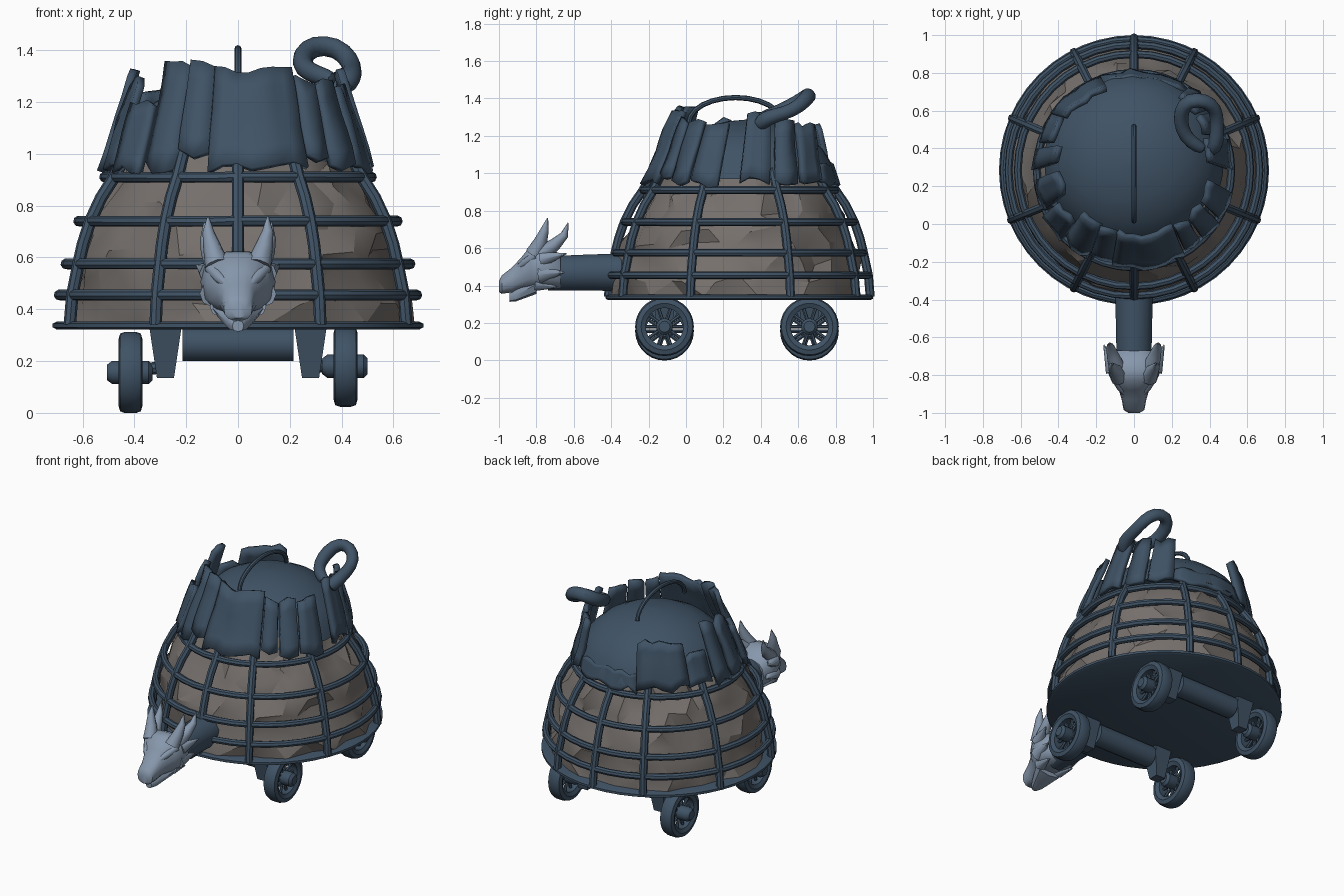
import bpy, bmesh, random
from math import sin, cos, pi, radians
from mathutils import Vector, noise

random.seed(4)
if "Cube" in bpy.data.objects:
    bpy.data.objects.remove(bpy.data.objects["Cube"])


def material(name, color):
    m = bpy.data.materials.new(name)
    m.use_nodes = True
    m.diffuse_color = (*color, 1)
    m.node_tree.nodes["Principled BSDF"].inputs["Base Color"].default_value = (*color, 1)
    return m


SLATE = material("dark slate blue", (0.05, 0.085, 0.13))
CLOTH = material("grey brown cloth", (0.178, 0.16, 0.148))
PALE = material("pale blue grey", (0.24, 0.31, 0.41))
CY = 0.285  # centre of the round cart body


def finish(name, bm, mat, angle=40):
    bmesh.ops.recalc_face_normals(bm, faces=bm.faces)
    mesh = bpy.data.meshes.new(name)
    bm.to_mesh(mesh)
    bm.free()
    ob = bpy.data.objects.new(name, mesh)
    bpy.context.collection.objects.link(ob)
    mesh.materials.append(mat)
    bpy.ops.object.select_all(action='DESELECT')
    bpy.context.view_layer.objects.active = ob
    ob.select_set(True)
    bpy.ops.object.shade_smooth_by_angle(angle=radians(angle))
    return ob


def skin(bm, rings, caps=True, closed=False):
    """Bridge equal rings of points into one surface."""
    vs = [[bm.verts.new(p) for p in ring] for ring in rings]
    n = len(vs[0])
    pairs = list(zip(vs, vs[1:])) + ([(vs[-1], vs[0])] if closed else [])
    for a, b in pairs:
        for i in range(n):
            j = (i + 1) % n
            bm.faces.new((a[i], a[j], b[j], b[i]))
    if caps and not closed:
        bm.faces.new(vs[0])
        bm.faces.new(vs[-1])


def tube(bm, path, radii, sides=8, closed=False):
    path = [Vector(p) for p in path]
    n = len(path)
    if not isinstance(radii, (list, tuple)):
        radii = [radii] * n
    rings, side = [], None
    for i, p in enumerate(path):
        a, b = (i - 1, (i + 1) % n) if closed else (max(i - 1, 0), min(i + 1, n - 1))
        d = (path[b] - path[a]).normalized()
        if side is None:
            side = d.orthogonal()
        side = (side - d * side.dot(d)).normalized()
        up = d.cross(side)
        rings.append([p + radii[i] * (cos(2 * pi * k / sides) * side + sin(2 * pi * k / sides) * up)
                      for k in range(sides)])
    skin(bm, rings, closed=closed)


def lathe(bm, profile, seg, center, axis='z', closed=False):
    rings = []
    for r, h in profile:
        ring = []
        for k in range(seg):
            u, v = r * cos(2 * pi * k / seg), r * sin(2 * pi * k / seg)
            ring.append(Vector(center) + Vector((u, v, h) if axis == 'z' else (h, u, v)))
        rings.append(ring)
    skin(bm, rings, closed=closed)


def lerp_profile(profile, z):
    for (r0, z0), (r1, z1) in zip(profile, profile[1:]):
        if z <= z1:
            break
    return r0 + (r1 - r0) * (z - z0) / (z1 - z0)


def around(angle, r, z, cy=CY):
    a = radians(angle)  # measured from the front towards +x
    return Vector((r * sin(a), cy - r * cos(a), z))


# Floor disc
bm = bmesh.new()
lathe(bm, [(0.7, 0.322), (0.715, 0.33), (0.715, 0.345), (0.7, 0.352)], 48, (0, CY, 0))
finish("floor_disc", bm, SLATE)

# Cage of hoops and ribs
CAGE = [(0.7, 0.34), (0.69, 0.455), (0.664, 0.575), (0.646, 0.65), (0.615, 0.74),
        (0.57, 0.83), (0.515, 0.91), (0.455, 1.02)]
bm = bmesh.new()
for z in (0.455, 0.575, 0.74, 0.91):
    tube(bm, [around(a, lerp_profile(CAGE, z), z) for a in range(0, 360, 9)], 0.021, closed=True)
finish("cage_hoops", bm, SLATE)
bm = bmesh.new()
for a in (0, 27, 68, 113, 153, 180, 207, 247, 292, 333):
    tube(bm, [around(a, r, z) for r, z in CAGE], 0.024)
finish("cage_ribs", bm, SLATE)

# Crumpled cloth inside the cage, in coarse slanted folds
bm = bmesh.new()
rings = []
for i in range(9):
    z = 0.345 + i * 0.09
    ring = []
    for a in range(0, 360, 12):
        b = a + 6 * (i % 2) + random.uniform(-3, 3)
        ring.append(around(b, lerp_profile(CAGE, z) - random.uniform(0.005, 0.075),
                           z + random.uniform(-0.02, 0.02) * (i > 0)))
    rings.append(ring)
skin(bm, rings)
bmesh.ops.triangulate(bm, faces=[f for f in bm.faces if len(f.verts) == 4])
finish("cloth_lining", bm, CLOTH, 28)

# Smooth roof dome
DOME = [(0.475, 0.97), (0.45, 1.05), (0.40, 1.13), (0.32, 1.2), (0.22, 1.25), (0.11, 1.278), (0.01, 1.287)]
bm = bmesh.new()
lathe(bm, DOME, 40, (0, CY + 0.045, 0))
finish("roof_dome", bm, SLATE, 60)


# Ragged bark planks standing around the roof
def plank(name, a0, a1, z0, z1, out):
    cols = max(2, round((a1 - a0) / 6))
    rows = 5
    bm = bmesh.new()
    grid = []
    for c in range(cols + 1):
        a = a0 + (a1 - a0) * c / cols
        lo, hi = z0 + random.uniform(-0.03, 0.02), z1 + random.uniform(-0.025, 0.02)
        fold = random.uniform(-0.012, 0.012)
        col = []
        for k in range(rows + 1):
            z = lo + (hi - lo) * k / rows
            t = (z - 0.93) / 0.4
            r = 0.515 - 0.125 * t + out + fold + 0.015 * noise.noise(Vector((a * 0.1, z * 6, 0)))
            col.append(bm.verts.new(around(a, r, z, CY + 0.045 * t)))
        grid.append(col)
    for p, q in zip(grid, grid[1:]):
        for k in range(rows):
            bm.faces.new((p[k], q[k], q[k + 1], p[k + 1]))
    ob = finish(name, bm, SLATE, 45)
    mod = ob.modifiers.new("thickness", 'SOLIDIFY')
    mod.thickness = 0.03
    mod.offset = 0


PLANKS = [(-13, 31, 0.95, 1.32), (-27, -13, 1.0, 1.35), (-45, -26, 0.95, 1.34), (-63, -46, 0.95, 1.2),
          (-84, -66, 0.95, 1.28), (-102, -90, 0.95, 1.31), (-124, -106, 0.97, 1.15), (-160, -124, 0.97, 1.25),
          (32, 43, 0.98, 1.28), (45, 58, 0.96, 1.29), (60, 77, 0.95, 1.27),
          (90, 108, 0.96, 1.31), (112, 126, 0.95, 1.29), (129, 146, 0.95, 1.26),
          (146, 200, 0.95, 1.05)]
for i, (a0, a1, z0, z1) in enumerate(PLANKS):
    plank(f"bark_plank_{i + 1}", a0, a1, z0, z1, 0.012 * (i % 2))

# Thin arched handle over the roof
bm = bmesh.new()
tube(bm, [(0, 0.265 - 0.25 * cos(pi * i / 12), 1.27 + 0.135 * sin(pi * i / 12)) for i in range(13)], 0.014)
finish("roof_handle", bm, SLATE)

# Curled hook rising from the planks
bm = bmesh.new()
tube(bm, [(0.4, 0.38, 1.25), (0.44, 0.43, 1.3), (0.44, 0.53, 1.32), (0.435, 0.61, 1.36), (0.38, 0.655, 1.415),
          (0.29, 0.66, 1.42), (0.245, 0.6, 1.375), (0.25, 0.5, 1.33), (0.3, 0.43, 1.305), (0.38, 0.39, 1.28)],
     [0.05, 0.045, 0.04, 0.042, 0.045, 0.047, 0.048, 0.042, 0.04, 0.038])
ob = finish("curled_hook", bm, SLATE, 60)
ob.modifiers.new("smooth", 'SUBSURF').levels = 1

# Neck beam
bm = bmesh.new()
tube(bm, [(0, -0.3, 0.47), (0, -0.5, 0.47), (0, -0.74, 0.465)], [0.105, 0.1, 0.095], 12)
finish("neck", bm, SLATE)

# Horned beast head: lofted skull, jaw, horns, cheek spikes
SKULL = [(-1.0, 0.395, 0.03, 0.03), (-0.985, 0.405, 0.055, 0.05), (-0.93, 0.43, 0.065, 0.068),
         (-0.88, 0.465, 0.08, 0.088), (-0.83, 0.498, 0.12, 0.118), (-0.77, 0.505, 0.145, 0.12),
         (-0.71, 0.49, 0.13, 0.11), (-0.67, 0.47, 0.105, 0.09)]


def squarish(y, z, w, h, n=14):
    def s(v):
        return abs(v) ** 0.8 * (1 if v > 0 else -1)
    return [(w * s(cos(2 * pi * k / n)), y, z + h * s(sin(2 * pi * k / n))) for k in range(n)]


bm = bmesh.new()
skin(bm, [squarish(*s) for s in SKULL])
finish("skull", bm, PALE, 45)
bm = bmesh.new()
skin(bm, [squarish(-0.945, 0.335, 0.022, 0.022, 8), squarish(-0.91, 0.35, 0.045, 0.035, 8),
          squarish(-0.8, 0.405, 0.1, 0.05, 8)])
finish("lower_jaw", bm, PALE, 45)

for side, word in ((1, "left"), (-1, "right")):
    def spike(name, pts, radii):
        bm = bmesh.new()
        tube(bm, [(side * x, y, z) for x, y, z in pts], radii, 8)
        finish(f"{word}_{name}", bm, PALE, 60)
    spike("front_horn", [(0.08, -0.81, 0.57), (0.1, -0.775, 0.64), (0.115, -0.755, 0.7), (0.115, -0.74, 0.76)],
          [0.048, 0.035, 0.022, 0.003])
    spike("rear_horn", [(0.085, -0.77, 0.57), (0.11, -0.7, 0.62), (0.125, -0.65, 0.67), (0.13, -0.63, 0.735)],
          [0.046, 0.034, 0.022, 0.003])
    spike("ear_spike", [(0.11, -0.77, 0.54), (0.16, -0.64, 0.57)], [0.042, 0.003])
    spike("cheek_spike", [(0.1, -0.78, 0.46), (0.135, -0.65, 0.47)], [0.05, 0.003])
    spike("jaw_spike", [(0.07, -0.8, 0.41), (0.09, -0.69, 0.39)], [0.04, 0.003])
    spike("brow", [(0.03, -0.92, 0.48), (0.07, -0.865, 0.52), (0.105, -0.8, 0.56)], [0.01, 0.022, 0.026])

# Undercarriage: beams, tapered struts, axles and spoked wheels
TIRE = [(0.1, -0.035), (0.125, -0.047), (0.15, -0.04), (0.157, -0.02),
        (0.157, 0.02), (0.15, 0.04), (0.125, 0.047), (0.1, 0.035)]
for y, end in ((-0.115, "front"), (0.66, "rear")):
    bm = bmesh.new()
    tube(bm, [(-0.215, y, 0.265), (0.215, y, 0.265)], 0.068, 12)
    finish(f"{end}_beam", bm, SLATE)
    for side, word in ((1, "left"), (-1, "right")):
        cx, cz = side * 0.415, 0.168 + 0.012 * side
        bm = bmesh.new()
        skin(bm, [[(side * 0.28 + sx * w, y + sy * w, z) for sx, sy in ((-1, -1), (1, -1), (1, 1), (-1, 1))]
                  for w, z in ((0.033, 0.135), (0.062, 0.33))])
        finish(f"{end}_{word}_strut", bm, SLATE)
        bm = bmesh.new()
        tube(bm, [(side * 0.26, y, 0.18), (side * 0.46, y, cz)], 0.024)
        lathe(bm, [(0.03, -0.09), (0.045, -0.07), (0.045, 0.07), (0.03, 0.085)], 12, (cx, y, cz), 'x')
        finish(f"{end}_{word}_hub", bm, SLATE)
        bm = bmesh.new()
        lathe(bm, TIRE, 28, (cx, y, cz), 'x', closed=True)
        finish(f"{end}_{word}_tire", bm, SLATE)
        bm = bmesh.new()
        for k in range(10):
            a = 2 * pi * k / 10
            tube(bm, [(cx, y + r * cos(a), cz + r * sin(a)) for r in (0.03, 0.11)], 0.01, 6)
        finish(f"{end}_{word}_spokes", bm, SLATE)
